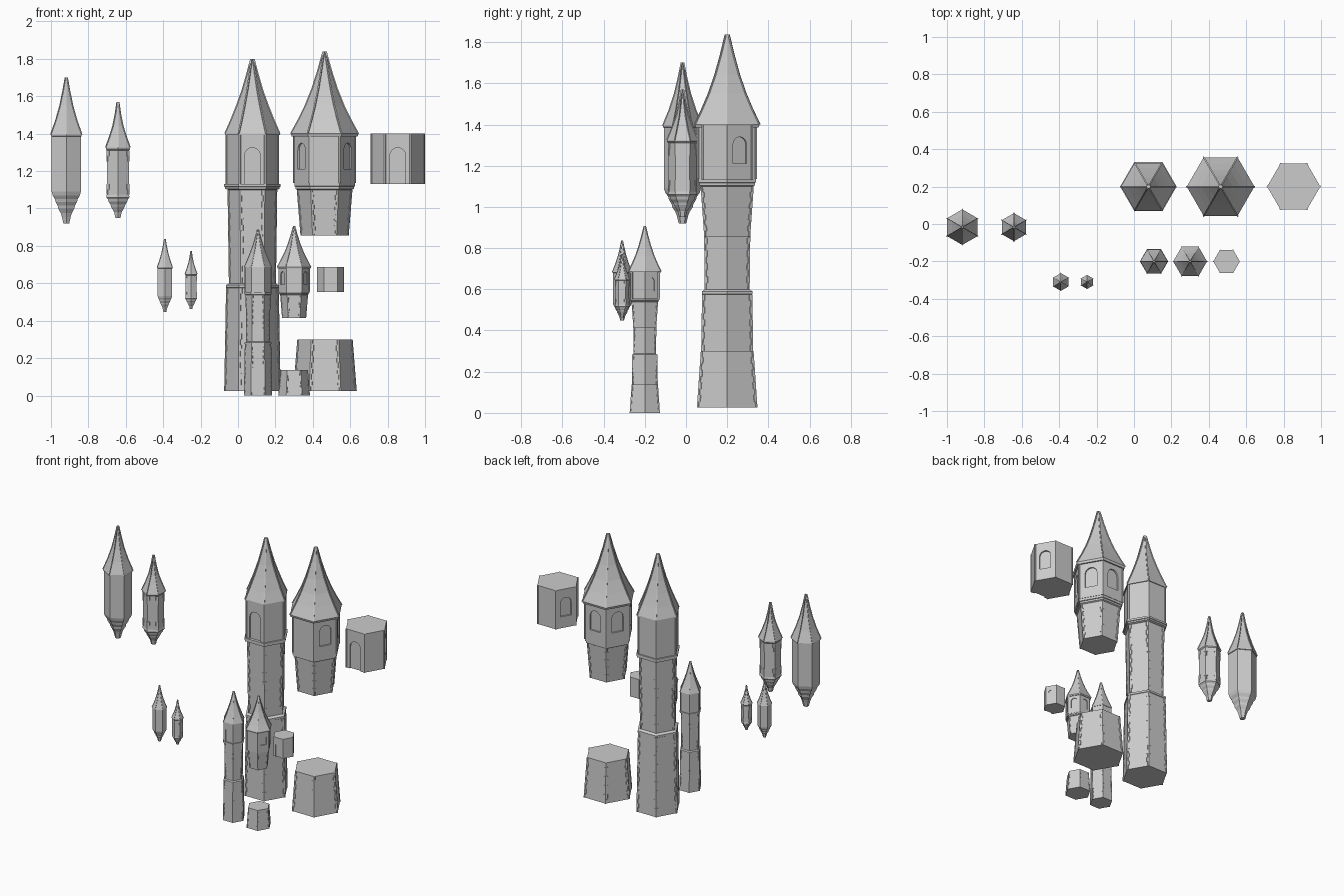
import bpy, bmesh
from math import sin, cos, pi
from mathutils import Vector, Matrix

if "Cube" in bpy.data.objects:
    bpy.data.objects.remove(bpy.data.objects["Cube"])

BASE = 0.025   # ground height of the large set


def ring(r, z, rot=0.0):
    return [Vector((r * cos(rot + i * pi / 3), r * sin(rot + i * pi / 3), z)) for i in range(6)]


def loft(bm, rings):
    # skin a stack of equal-sized rings and cap both ends
    vs = [[bm.verts.new(p) for p in r] for r in rings]
    n = len(vs[0])
    for a, b in zip(vs, vs[1:]):
        for i in range(n):
            bm.faces.new((a[i], a[(i + 1) % n], b[(i + 1) % n], b[i]))
    bm.faces.new(vs[0][::-1])
    bm.faces.new(vs[-1])


def hexloft(bm, profile, rot=0.0):
    loft(bm, [ring(r, z, rot) for r, z in profile])


def chevron(r, z, i, arm, rot, out):
    # thin corner stone outline wrapped around hex corner i
    o = ring(r + out, z, rot)
    k = ring(r - 0.006, z, rot)
    c, nx, pv = o[i], o[(i + 1) % 6], o[i - 1]
    d1, d2 = (nx - c).normalized(), (pv - c).normalized()
    ci = k[i]
    return [c, c + d1 * arm, ci + d1 * arm, ci, ci + d2 * arm, c + d2 * arm]


def quoins(bm, r0, z0, r1, z1, n, rot=0.0, arms=(0.008, 0.015), out=0.003):
    for i in range(6):
        for k in range(n):
            rs = []
            for t in (k / n, (k + 1) / n):
                rs.append(chevron(r0 + (r1 - r0) * t, z0 + (z1 - z0) * t, i, arms[k % 2], rot, out))
            loft(bm, rs)


def roof_ribs(bm, profile, rot=0.0, w=0.004):
    # slim raised ribs along the six roof hips
    for i in range(6):
        a = rot + i * pi / 3
        d, s = Vector((cos(a), sin(a), 0)), Vector((-sin(a), cos(a), 0))
        loft(bm, [[d * (r + 0.004) + s * w + Vector((0, 0, z)), d * (r - 0.008) + s * w + Vector((0, 0, z)),
                   d * (r - 0.008) - s * w + Vector((0, 0, z)), d * (r + 0.004) - s * w + Vector((0, 0, z))]
                  for r, z in profile])


def finish(bm, name):
    bmesh.ops.recalc_face_normals(bm, faces=bm.faces)
    me = bpy.data.meshes.new(name)
    bm.to_mesh(me)
    bm.free()
    me.transform(Matrix.Translation((0, 0, -BASE)))
    return me


def chamber_mesh(name, r, z0, z1, openings):
    # hex room with arched recesses: (face index, sill z, top z, half width)
    bm = bmesh.new()
    hexloft(bm, [(r, z0), (r, z1)])
    me = finish(bm, name)
    cb = bmesh.new()
    for f, s, t, w in openings:
        a = (f + 0.5) * pi / 3
        d, sd = Vector((cos(a), sin(a), 0)), Vector((-sin(a), cos(a), 0))
        arch = [(-w, s), (w, s)] + [(w * cos(pi * k / 8), t - w + w * sin(pi * k / 8)) for k in range(9)]
        ap = r * cos(pi / 6)
        loft(cb, [[d * q + sd * u + Vector((0, 0, z)) for u, z in arch] for q in (ap - 0.01, ap + 0.03)])
    bmesh.ops.remove_doubles(cb, verts=cb.verts, dist=1e-5)
    cut = bpy.data.objects.new("arch_cutter", finish(cb, "arch_cutter"))
    ob = bpy.data.objects.new(name, me)
    for o in (cut, ob):
        bpy.context.collection.objects.link(o)
    m = ob.modifiers.new("arches", 'BOOLEAN')
    m.operation, m.object, m.solver = 'DIFFERENCE', cut, 'EXACT'
    res = bpy.data.meshes.new_from_object(ob.evaluated_get(bpy.context.evaluated_depsgraph_get()))
    bpy.data.objects.remove(ob)
    bpy.data.objects.remove(cut)
    return res


def place(name, meshes, big, small):
    # large copy and half-size copy
    for size, (x, y), s, z in (("large", big, 1, BASE), ("small", small, 0.5, 0)):
        for part, me in meshes.items():
            o = bpy.data.objects.new(f"{size}_{name}_{part}", me)
            o.location, o.scale = (x, y, z), (s, s, s)
            bpy.context.collection.objects.link(o)


# tall tower: battered base, shaft, ledge, chamber, spire
bm = bmesh.new()
hexloft(bm, [(0.148, 0.025), (0.138, 0.575), (0.142, 0.577), (0.142, 0.59), (0.123, 0.60),
             (0.130, 1.10), (0.146, 1.105), (0.146, 1.115), (0.151, 1.117), (0.151, 1.13)])
quoins(bm, 0.148, 0.025, 0.138, 0.575, 18)
quoins(bm, 0.123, 0.60, 0.130, 1.10, 16)
shaft = finish(bm, "shaft")
door = (4, 1.128, 1.325, 0.042)
room = chamber_mesh("chamber", 0.140, 1.13, 1.40, [door])
bm = bmesh.new()
quoins(bm, 0.140, 1.13, 0.140, 1.40, 1)
posts = finish(bm, "corner_posts")
bm = bmesh.new()
prof = [(0.147, 1.40), (0.116, 1.47), (0.084, 1.55), (0.055, 1.63), (0.029, 1.72), (0.008, 1.80)]
hexloft(bm, [(0.147, 1.392)] + prof)
roof_ribs(bm, prof)
spire = finish(bm, "spire")
place("tall_tower", {"shaft": shaft, "chamber": room, "posts": posts, "spire": spire},
      (0.077, 0.2), (0.107, -0.2))

# tower head: tapered foot, chamber with windows, wide spire
bm = bmesh.new()
hexloft(bm, [(0.126, 0.855), (0.146, 1.10), (0.156, 1.105), (0.156, 1.117), (0.162, 1.119), (0.162, 1.135)])
quoins(bm, 0.126, 0.855, 0.146, 1.10, 9)
foot = finish(bm, "foot")
wins = [(f, 1.21, 1.35, 0.04) for f in (0, 1, 2, 3, 5)]
room = chamber_mesh("windowed_chamber", 0.165, 1.135, 1.39, wins)
bm = bmesh.new()
quoins(bm, 0.165, 1.135, 0.165, 1.39, 1)
hposts = finish(bm, "head_posts")
bm = bmesh.new()
prof = [(0.181, 1.40), (0.140, 1.475), (0.103, 1.55), (0.067, 1.64), (0.035, 1.74), (0.008, 1.838)]
hexloft(bm, [(0.176, 1.385)] + prof)
roof_ribs(bm, prof)
hspire = finish(bm, "wide_spire")
place("tower_head", {"foot": foot, "chamber": room, "posts": hposts, "spire": hspire},
      (0.463, 0.2), (0.30, -0.2))

# separate chamber block with a door in front and windows behind
block = chamber_mesh("chamber_block", 0.142, 1.13, 1.40,
                     [door, (0, 1.21, 1.34, 0.038), (2, 1.21, 1.34, 0.038)])
bm = bmesh.new()
quoins(bm, 0.142, 1.13, 0.142, 1.40, 1)
bposts = finish(bm, "block_posts")
place("chamber_block", {"walls": block, "posts": bposts}, (0.854, 0.2), (0.495, -0.2))

# separate tapered base
bm = bmesh.new()
hexloft(bm, [(0.167, 0.025), (0.145, 0.30)])
quoins(bm, 0.167, 0.025, 0.145, 0.30, 9)
place("tower_base", {"walls": finish(bm, "base")}, (0.465, 0.2), (0.30, -0.2))

# hanging turrets with stepped corbels and flared spires, corners turned to y
T = pi / 6
bm = bmesh.new()
prof = [(0.095, 1.395), (0.064, 1.47), (0.038, 1.55), (0.019, 1.63), (0.005, 1.70)]
hexloft(bm, [(0.018, 0.92), (0.027, 0.955), (0.034, 0.975), (0.050, 1.0), (0.053, 1.015), (0.066, 1.035),
             (0.070, 1.05), (0.084, 1.07), (0.090, 1.09), (0.090, 1.385), (0.095, 1.387)] + prof, T)
roof_ribs(bm, prof, T, 0.002)
place("wide_turret", {"body": finish(bm, "wide_turret")}, (-0.918, -0.017), (-0.391, -0.31))

bm = bmesh.new()
prof = [(0.075, 1.325), (0.050, 1.385), (0.030, 1.44), (0.015, 1.505), (0.004, 1.57)]
hexloft(bm, [(0.016, 0.95), (0.023, 0.98), (0.030, 0.99), (0.042, 1.01), (0.046, 1.022), (0.058, 1.037),
             (0.062, 1.05), (0.072, 1.06), (0.068, 1.075), (0.068, 1.31), (0.075, 1.317)] + prof, T)
quoins(bm, 0.068, 1.075, 0.068, 1.13, 2, T)
quoins(bm, 0.068, 1.25, 0.068, 1.31, 2, T)
roof_ribs(bm, prof, T, 0.002)
place("narrow_turret", {"body": finish(bm, "narrow_turret")}, (-0.642, -0.017), (-0.251, -0.31))
